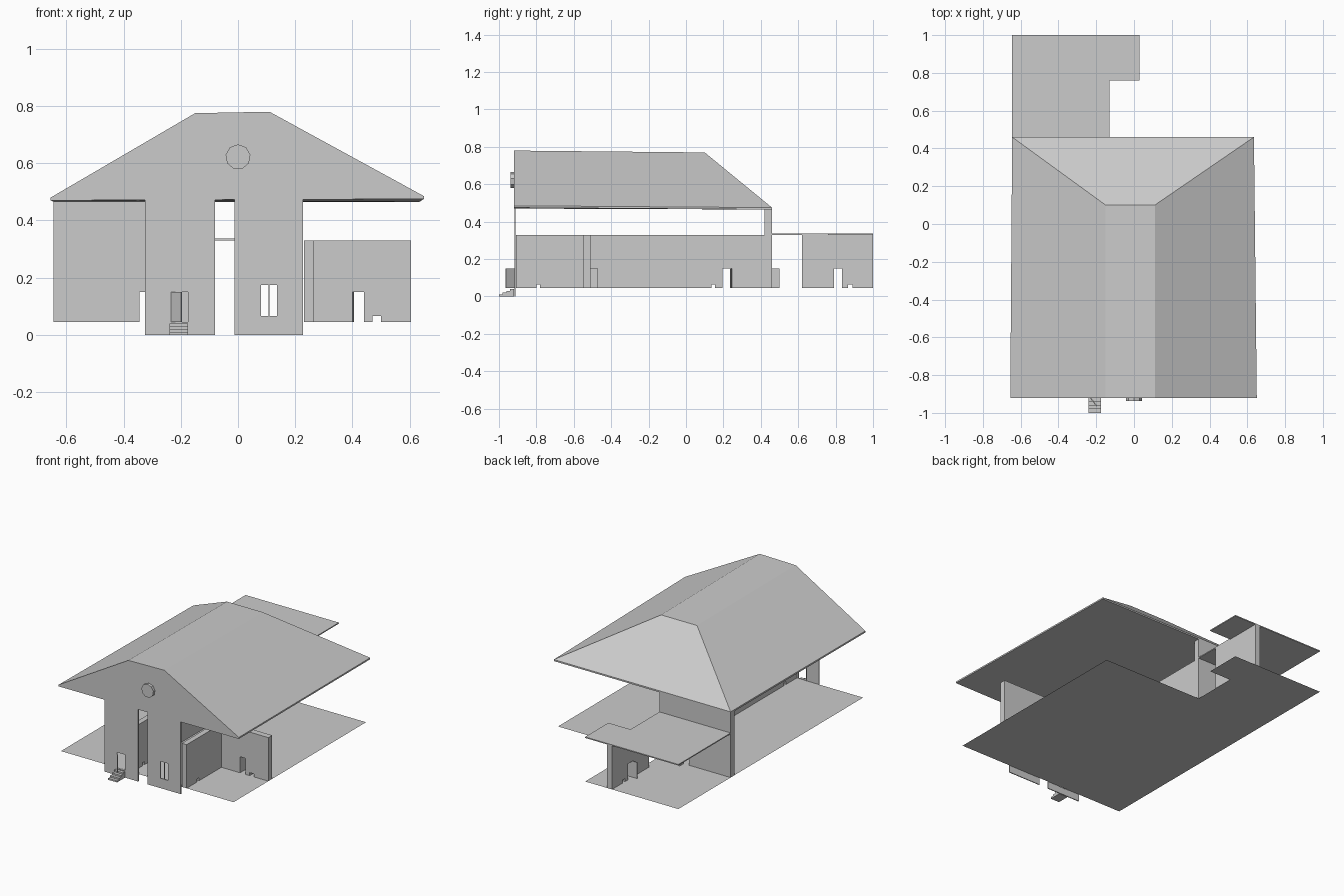
import bpy, bmesh, math
from mathutils import Vector

if "Cube" in bpy.data.objects:
    bpy.data.objects.remove(bpy.data.objects["Cube"])


def finish(name, bm):
    bmesh.ops.recalc_face_normals(bm, faces=bm.faces[:])
    me = bpy.data.meshes.new(name)
    bm.to_mesh(me)
    bm.free()
    ob = bpy.data.objects.new(name, me)
    bpy.context.collection.objects.link(ob)
    return ob


def thicken(bm, offset):
    """Extrude every face of a flat sheet into a closed slab."""
    if offset.length == 0:
        return
    base = bm.faces[:]
    bmesh.ops.duplicate
    ret = bmesh.ops.extrude_face_region(bm, geom=base, use_keep_orig=True)
    verts = [g for g in ret["geom"] if isinstance(g, bmesh.types.BMVert)]
    bmesh.ops.translate(bm, verts=verts, vec=offset)


def slab(name, outline, z, height=0.0):
    """Horizontal polygon sheet, optionally thick."""
    bm = bmesh.new()
    bm.faces.new([bm.verts.new((x, y, z)) for x, y in outline])
    thicken(bm, Vector((0, 0, height)))
    return finish(name, bm)


def wall(name, axis, pos, thick, u0, u1, z0, z1, holes=()):
    """Upright wall running along axis; holes are (u0, u1, z0, z1)."""
    us = sorted({u0, u1, *[h[0] for h in holes], *[h[1] for h in holes]})
    zs = sorted({z0, z1, *[h[2] for h in holes], *[h[3] for h in holes]})
    bm = bmesh.new()
    point = lambda u, z: (u, pos, z) if axis == "x" else (pos, u, z)
    grid = {(u, z): bm.verts.new(point(u, z)) for u in us for z in zs}
    for a, b in zip(us, us[1:]):
        for c, d in zip(zs, zs[1:]):
            u, z = (a + b) / 2, (c + d) / 2
            if not any(h[0] < u < h[1] and h[2] < z < h[3] for h in holes):
                bm.faces.new([grid[a, c], grid[b, c], grid[b, d], grid[a, d]])
    loose = [v for v in bm.verts if not v.link_faces]
    bmesh.ops.delete(bm, geom=loose, context="VERTS")
    thicken(bm, Vector((0, thick, 0) if axis == "x" else (thick, 0, 0)))
    return finish(name, bm)


def door_leaf(name, hinge, end):
    """Open door leaf standing between two plan points."""
    bm = bmesh.new()
    pts = [(*hinge, F), (*end, F), (*end, 0.15), (*hinge, 0.15)]
    bm.faces.new([bm.verts.new(p) for p in pts])
    d = Vector((*end, 0)) - Vector((*hinge, 0))
    thicken(bm, Vector((-d.y, d.x, 0)).normalized() * 0.005)
    return finish(name, bm)


F, W = 0.045, 0.33   # floor level, wall top

# main roof: flat-topped gable in front, hip at the back
bm = bmesh.new()
eave = [(-.655, -.92, .48), (.65, -.92, .485), (.635, .46, .475), (-.645, .46, .475)]
low = [bm.verts.new((x, y, z - .01)) for x, y, z in eave]
rim = [bm.verts.new(p) for p in eave]
top = [bm.verts.new(p) for p in [(-.15, -.92, .775), (.11, -.92, .78), (.11, .10, .77), (-.15, .10, .77)]]
bm.faces.new(low)
for i in range(4):
    j = (i + 1) % 4
    bm.faces.new([low[i], low[j], rim[j], rim[i]])
    bm.faces.new([rim[i], rim[j], top[j], top[i]])
bm.faces.new(top)
finish("main_roof", bm)

# round gable vent
bpy.ops.mesh.primitive_cylinder_add(vertices=9, radius=0.044, depth=0.02,
                                    location=(0, -.927, .622), rotation=(math.pi / 2, 0, 0))
bpy.context.object.name = "gable_vent"

# floor and low rear-wing roof
slab("floor", [(-.645, -.91), (.605, -.91), (.605, .46), (-.13, .46), (-.13, .76),
               (.03, .76), (.03, 1), (-.645, 1)], F)
slab("wing_roof", [(-.645, .46), (-.13, .46), (-.13, .76), (.03, .76), (.03, 1), (-.645, 1)],
     W, .007)

# thin front panels with door and window openings
wall("front_door_panel", "x", -.918, .006, -.325, -.08, 0, .475, [(-.235, -.175, F, .15)])
wall("front_window_panel", "x", -.918, .006, -.012, .228, 0, .475,
     [(.08, .106, .065, .175), (.111, .137, .065, .175)])

# inner walls, with doorways and small floor-level openings
wall("long_wall", "y", -.165, .035, -.91, .43, F, W,
     [(-.80, -.78, F, .065), (.135, .155, F, .065), (.195, .24, F, .15)])
wall("side_room_wall", "y", .23, .035, -.91, -.51, F, W, [(-.80, -.78, F, .065)])
wall("cross_wall", "x", -.55, .04, .265, .605, F, W,
     [(.40, .44, F, .15), (.47, .50, F, .065)])
wall("back_wall", "x", .42, .04, -.645, -.13, F, .475, [(-.345, -.295, F, .15)])
wall("wing_wall", "y", -.165, .035, .62, 1, F, W,
     [(.79, .835, F, .15), (.865, .89, F, .065)])

# open door leaves
for name, hinge, end in [("front_door", (-.235, -.918), (-.20, -.965)),
                         ("cross_door", (.40, -.51), (.405, -.47)),
                         ("back_door", (-.30, .46), (-.30, .50)),
                         ("long_wall_door", (-.13, .24), (-.09, .235)),
                         ("wing_door", (-.165, .79), (-.20, .79))]:
    door_leaf(name, hinge, end)

# front steps as one stair profile
bm = bmesh.new()
n, run, rise = 4, .02, .01
prof = [(-1, 0)]
for i in range(n):
    prof += [(-1 + i * run, (i + 1) * rise), (-1 + (i + 1) * run, (i + 1) * rise)]
prof.append((-1 + n * run, 0))
bm.faces.new([bm.verts.new((-.24, y, z)) for y, z in prof])
thicken(bm, Vector((.065, 0, 0)))
finish("front_steps", bm)
